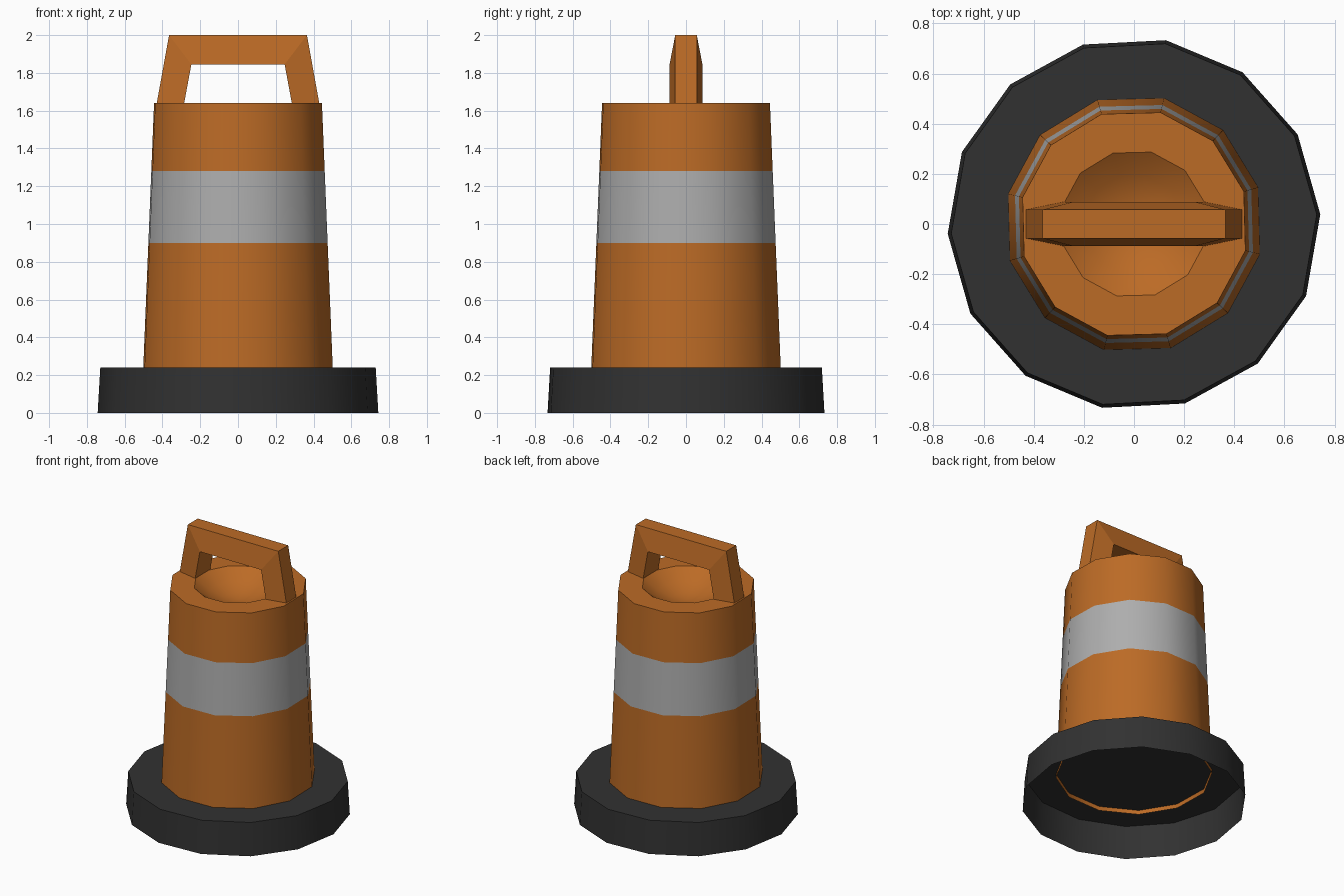
import bpy
import bmesh
from math import cos, sin, tau, radians

cube = bpy.data.objects.get("Cube")
if cube:
    bpy.data.objects.remove(cube, do_unlink=True)


def make_material(name, rgb):
    mat = bpy.data.materials.new(name)
    mat.use_nodes = True
    mat.diffuse_color = (*rgb, 1)
    mat.node_tree.nodes["Principled BSDF"].inputs["Base Color"].default_value = (*rgb, 1)
    return mat


orange = make_material("safety_orange", (0.50, 0.146, 0.019))
grey = make_material("reflective_grey", (0.42, 0.42, 0.42))
rubber = make_material("black_rubber", (0.031, 0.031, 0.031))


def finish(name, bm, materials, smooth=True):
    mesh = bpy.data.meshes.new(name)
    bm.to_mesh(mesh)
    bm.free()
    obj = bpy.data.objects.new(name, mesh)
    bpy.context.collection.objects.link(obj)
    for mat in materials:
        mesh.materials.append(mat)
    if smooth:
        bpy.ops.object.select_all(action="DESELECT")
        obj.select_set(True)
        bpy.context.view_layer.objects.active = obj
        bpy.ops.object.shade_smooth_by_angle(angle=radians(33))
    return obj


def lathe(profile, sides, phase):
    """Spin a bottom-to-top (radius, z) profile and cap its last ring."""
    bm = bmesh.new()
    rings = []
    for radius, z in profile:
        angles = [radians(phase) + tau * i / sides for i in range(sides)]
        rings.append([bm.verts.new((radius * cos(a), radius * sin(a), z)) for a in angles])
    for low, high in zip(rings, rings[1:]):
        for i in range(sides):
            j = (i + 1) % sides
            bm.faces.new((low[i], low[j], high[j], high[i]))
    bm.faces.new(rings[-1])
    return bm


# Rubber base: a hollow skirt, open underneath
base = lathe([(0.744, 0), (0.73, 0.24)], 14, 3)
finish("rubber_base", base, [rubber])

# Tapered barrel with a shallow bowl sunk in its top
TOP = 1.64
barrel = lathe([(0.517, 0.21), (0.488, 0.90), (0.472, 1.28), (0.457, TOP),
                (0.295, TOP), (0.20, TOP - 0.07), (0.10, TOP - 0.108),
                (0.03, TOP - 0.12)], 12, 16.5)
# Reflective band between the two middle rings
for face in barrel.faces:
    face.material_index = int(0.95 < face.calc_center_median().z < 1.25)
finish("barrel", barrel, [orange, grey])

# Handle: an arch that is thicker along its inner edge
outer = [(-0.43, TOP), (-0.365, 2), (0.365, 2), (0.43, TOP)]
inner = [(-0.285, TOP), (-0.247, 1.845), (0.247, 1.845), (0.285, TOP)]
bm = bmesh.new()
sections = []
for (xo, zo), (xi, zi) in zip(outer, inner):
    corners = [(xo, -0.057, zo), (xo, 0.057, zo), (xi, 0.087, zi), (xi, -0.087, zi)]
    sections.append([bm.verts.new(c) for c in corners])
for a, b in zip(sections, sections[1:]):
    for i in range(4):
        j = (i + 1) % 4
        bm.faces.new((a[i], a[j], b[j], b[i]))
bm.faces.new(sections[0])
bm.faces.new(sections[-1])
bmesh.ops.recalc_face_normals(bm, faces=bm.faces)
finish("carry_handle", bm, [orange], smooth=False)
